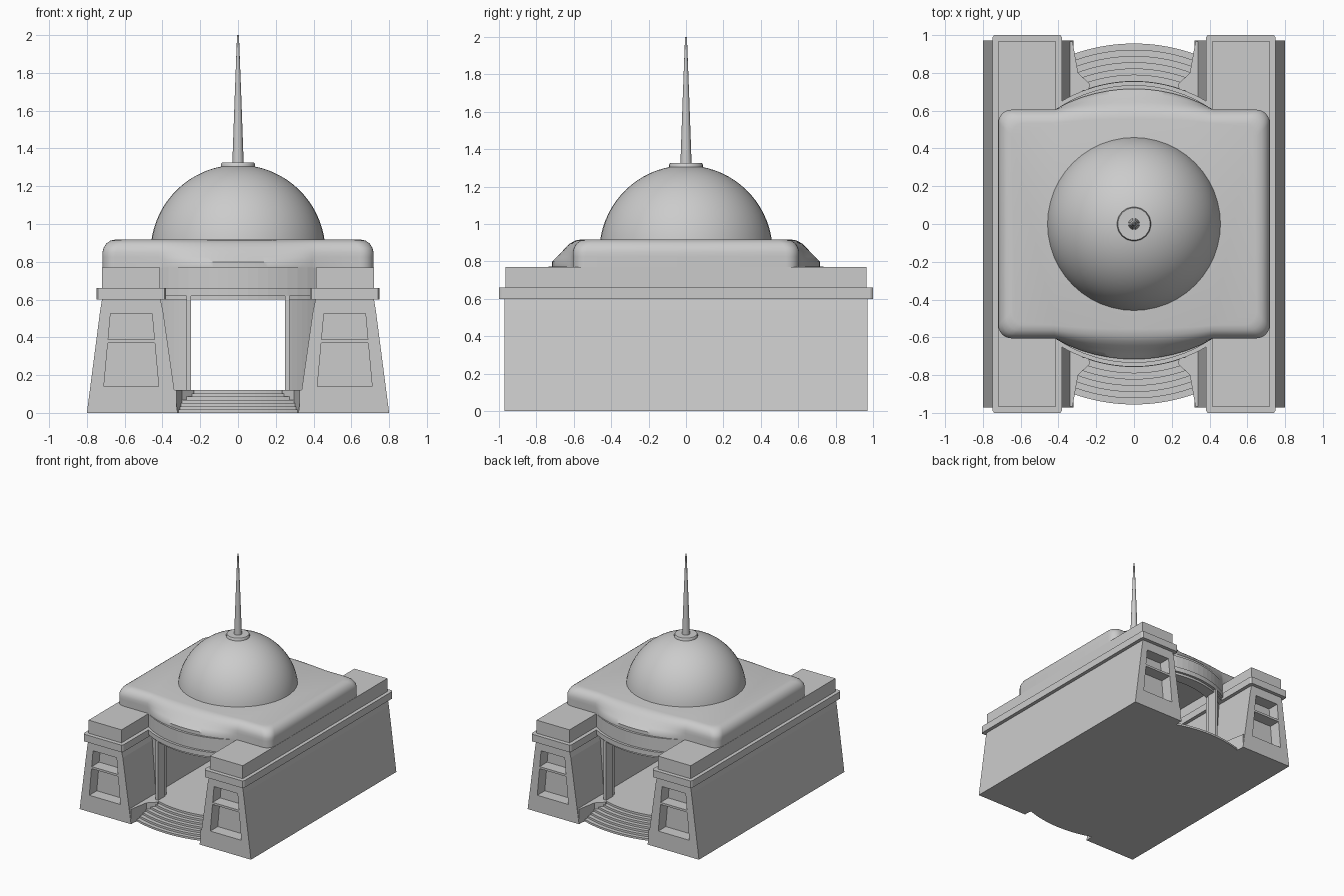
import bpy, bmesh, math

if "Cube" in bpy.data.objects:
    bpy.data.objects.remove(bpy.data.objects["Cube"])


def finish(name, bm, mirror="", smooth=False):
    """Turn a bmesh into an object, optionally mirrored across the centre."""
    bmesh.ops.recalc_face_normals(bm, faces=bm.faces)
    me = bpy.data.meshes.new(name)
    bm.to_mesh(me)
    bm.free()
    ob = bpy.data.objects.new(name, me)
    bpy.context.collection.objects.link(ob)
    if mirror:
        m = ob.modifiers.new("mirror", 'MIRROR')
        m.use_axis = ("X" in mirror, "Y" in mirror, False)
        m.use_mirror_merge = False
    if smooth:
        bpy.ops.object.select_all(action='DESELECT')
        ob.select_set(True)
        bpy.context.view_layer.objects.active = ob
        bpy.ops.object.shade_smooth_by_angle(angle=math.radians(40))
    return ob


def loft(bm, rings):
    """Skin a list of equal-length point rings and cap both ends."""
    vs = [[bm.verts.new(p) for p in r] for r in rings]
    n = len(vs[0])
    for a, b in zip(vs, vs[1:]):
        for i in range(n):
            j = (i + 1) % n
            bm.faces.new((a[i], a[j], b[j], b[i]))
    bm.faces.new(vs[0][::-1])
    bm.faces.new(vs[-1])


def prism(name, pts, z0, z1, mirror=""):
    bm = bmesh.new()
    loft(bm, [[(x, y, z) for x, y in pts] for z in (z0, z1)])
    return finish(name, bm, mirror)


def rect(x0, x1, y):
    return [(x0, -y), (x1, -y), (x1, y), (x0, y)]


def arc(r, x0, x1, n=16):
    """Front-facing arc around the centre between two x positions."""
    xs = [x0 + (x1 - x0) * i / n for i in range(n + 1)]
    return [(x, -math.sqrt(r * r - x * x)) for x in xs]


def lathe(name, profile, n):
    bm = bmesh.new()
    loft(bm, [[(r * math.cos(2 * math.pi * i / n), r * math.sin(2 * math.pi * i / n), z)
               for i in range(n)] for r, z in profile])
    return finish(name, bm, smooth=True)


# Window cutters: two tapered recesses at each end of a wing
bm = bmesh.new()
for s in (-1, 1):
    for z0, z1 in ((0.14, 0.37), (0.388, 0.525)):
        rings = []
        for z in (z0, z1):
            t = (z - 0.14) / 0.385
            xa, xb = 0.42 + 0.035 * t, 0.71 - 0.035 * t
            rings.append([(xa, s * 0.87, z), (xb, s * 0.87, z),
                          (xb, s * 1.05, z), (xa, s * 1.05, z)])
        loft(bm, rings)
cutter = finish("window_cutter", bm)
cutter.hide_render = True
cutter.hide_viewport = True

# Side wings with sloping walls
wing_profile = [(0.32, 0), (0.80, 0), (0.73, 0.54), (0.72, 0.60), (0.41, 0.60), (0.397, 0.54)]
bm = bmesh.new()
loft(bm, [[(x, y, z) for x, z in wing_profile] for y in (-0.97, 0.97)])
wing = finish("side_wing", bm)
b = wing.modifiers.new("windows", 'BOOLEAN')
b.operation = 'DIFFERENCE'
b.solver = 'EXACT'
b.object = cutter
m = wing.modifiers.new("mirror", 'MIRROR')
m.use_mirror_merge = False

# Wing cornice and parapet
prism("wing_cornice", [(0.39, -1), (0.74, -1), (0.75, -0.985), (0.75, 0.985),
                       (0.74, 1), (0.39, 1), (0.38, 0.985), (0.38, -0.985)], 0.60, 0.66, "X")
prism("wing_parapet", rect(0.412, 0.72, 0.965), 0.66, 0.77, "X")

# Curved steps up to the floor, as one stack per end
for k in range(7):
    outline = arc(0.955 - 0.033 * k, -0.38 + 0.004 * k, 0.38 - 0.004 * k, 24)
    prism("step", outline + [(0.36, 0), (-0.36, 0)], 0, 0.12 * (k + 1) / 7, "Y")

# Low cheek walls beside the steps
prism("step_cheek", [(0.39, -0.60), (0.233, -0.725), (0.233, -0.74), (0.296, -0.80),
                     (0.325, -0.965), (0.35, -0.965)], 0, 0.122, "XY")

# Entrance walls, door posts, curved lintel and its moulding
prism("entrance_wall", arc(0.70, 0.26, 0.42, 6) + arc(0.64, 0.26, 0.42, 6)[::-1], 0.11, 0.62, "XY")
prism("door_post", [(0.25, -0.71), (0.272, -0.71), (0.272, -0.62), (0.25, -0.62)], 0.11, 0.62, "XY")
prism("lintel", arc(0.735, -0.42, 0.42) + arc(0.64, -0.42, 0.42)[::-1], 0.60, 0.772, "Y")
prism("lintel_moulding", arc(0.755, -0.42, 0.42) + arc(0.70, -0.42, 0.42)[::-1], 0.62, 0.66, "Y")


# Soft roof slab, bulging over each entrance
def roof_ring(inset, bulge, z):
    w, d, r = 0.718 - inset, 0.605 - inset, 0.07
    quarter = []
    for i in range(17):
        x = 0.42 * i / 16
        f = (math.sqrt(0.72 ** 2 - x * x) - 0.585) / 0.135
        quarter.append((x, d + bulge * max(f, 0)))
    for i in range(7):
        a = math.pi / 2 * (1 - i / 6)
        quarter.append((w - r + r * math.cos(a), d - r + r * math.sin(a)))
    right = quarter + [(x, -y) for x, y in quarter[::-1]]
    left = [(-x, y) for x, y in right[::-1] if x > 0]
    return [(x, y, z) for x, y in right + left]


bm = bmesh.new()
loft(bm, [roof_ring(*p) for p in (
    (0, 0.11, 0.77), (0, 0.11, 0.80), (0, 0.085, 0.825), (0, 0.06, 0.85),
    (0.006, 0.045, 0.873), (0.02, 0.035, 0.896), (0.042, 0.028, 0.912), (0.07, 0.02, 0.918))])
finish("roof_slab", bm, smooth=True)

# Dome, collar and spire
dome = [(0.463 * math.cos(math.radians(a)), 0.85 + 0.463 * math.sin(math.radians(a)))
        for a in range(6, 87, 5)]
lathe("dome", dome, 48)
lathe("spire_collar", [(0.09, 1.295), (0.09, 1.318), (0.085, 1.325)], 32)
lathe("spire", [(0.03, 1.32), (0.018, 1.66), (0.005, 2.0)], 16)
